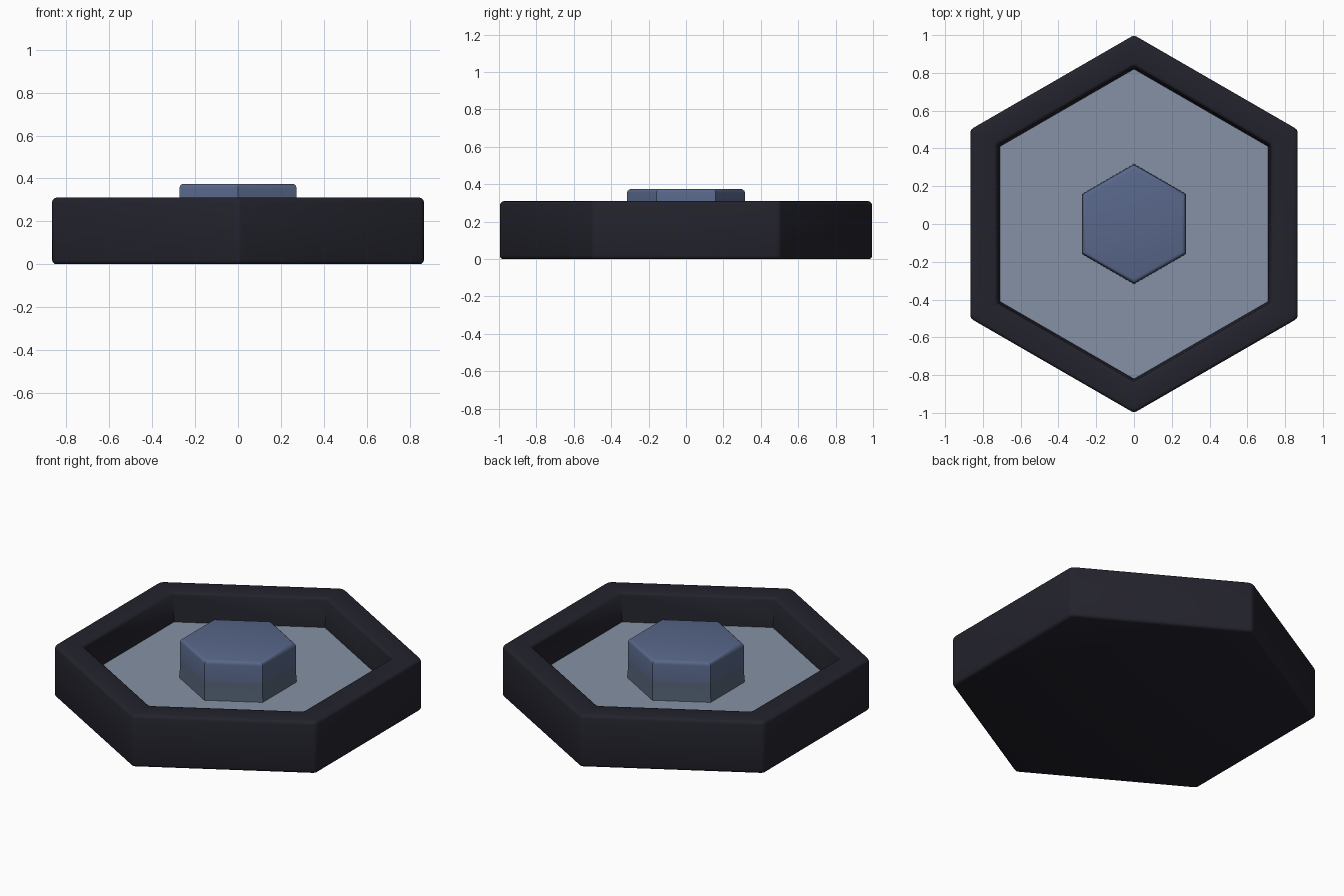
import bpy, bmesh, math

if "Cube" in bpy.data.objects:
    bpy.data.objects.remove(bpy.data.objects["Cube"])


def material(name, rgb):
    m = bpy.data.materials.new(name)
    m.diffuse_color = (*rgb, 1)
    m.use_nodes = True
    m.node_tree.nodes["Principled BSDF"].inputs["Base Color"].default_value = m.diffuse_color
    return m


BLACK = material("dark charcoal", (0.0168, 0.0165, 0.0262))
FLOOR = material("pale slate", (0.235, 0.285, 0.376))
BLUE = material("slate blue", (0.098, 0.136, 0.254))
GREY = material("grey slate", (0.098, 0.130, 0.195))


def hex_stack(name, rings, mats, bevel_if, width, colour):
    """Stack hexagon rings of (radius, z), cap both ends, round chosen edges."""
    bm = bmesh.new()
    loops = []
    for r, z in rings:
        loops.append([bm.verts.new((r * math.sin(k * math.pi / 3),
                                    r * math.cos(k * math.pi / 3), z)) for k in range(6)])
    for a, b in zip(loops, loops[1:]):
        for k in range(6):
            n = (k + 1) % 6
            bm.faces.new((a[k], a[n], b[n], b[k]))
    bm.faces.new(loops[0])
    bm.faces.new(loops[-1])
    bmesh.ops.recalc_face_normals(bm, faces=bm.faces[:])
    edges = [e for e in bm.edges if bevel_if(e)]
    bmesh.ops.bevel(bm, geom=edges, offset=width, segments=3, profile=0.5,
                    affect='EDGES', clamp_overlap=True)
    for f in bm.faces:
        f.material_index = colour(f)
    mesh = bpy.data.meshes.new(name)
    bm.to_mesh(mesh)
    bm.free()
    for m in mats:
        mesh.materials.append(m)
    ob = bpy.data.objects.new(name, mesh)
    bpy.context.collection.objects.link(ob)
    bpy.ops.object.select_all(action='DESELECT')
    ob.select_set(True)
    bpy.context.view_layer.objects.active = ob
    bpy.ops.object.shade_smooth_by_angle(angle=math.radians(35))
    return ob


FLOOR_Z = 0.14


def tray_edge(e):
    # everything except edges touching the recessed floor
    return all(abs(v.co.z - FLOOR_Z) > 0.01 for v in e.verts)


def tray_colour(f):
    c = f.calc_center_median()
    return 1 if abs(c.z - FLOOR_Z) < 0.005 and f.normal.z > 0.9 else 0


# hexagonal tray with recessed pale floor
hex_stack("hexagon_tray",
          [(1.0, 0), (1.0, 0.31), (0.835, 0.31), (0.82, FLOOR_Z)],
          [BLACK, FLOOR], tray_edge, 0.018, tray_colour)

# raised hexagonal button, greyer toward its foot
hex_stack("centre_button",
          [(0.318, FLOOR_Z - 0.01), (0.315, 0.25), (0.315, 0.375)],
          [BLUE, GREY],
          lambda e: all(v.co.z > 0.37 for v in e.verts), 0.02,
          lambda f: 1 if f.calc_center_median().z < 0.25 else 0)
